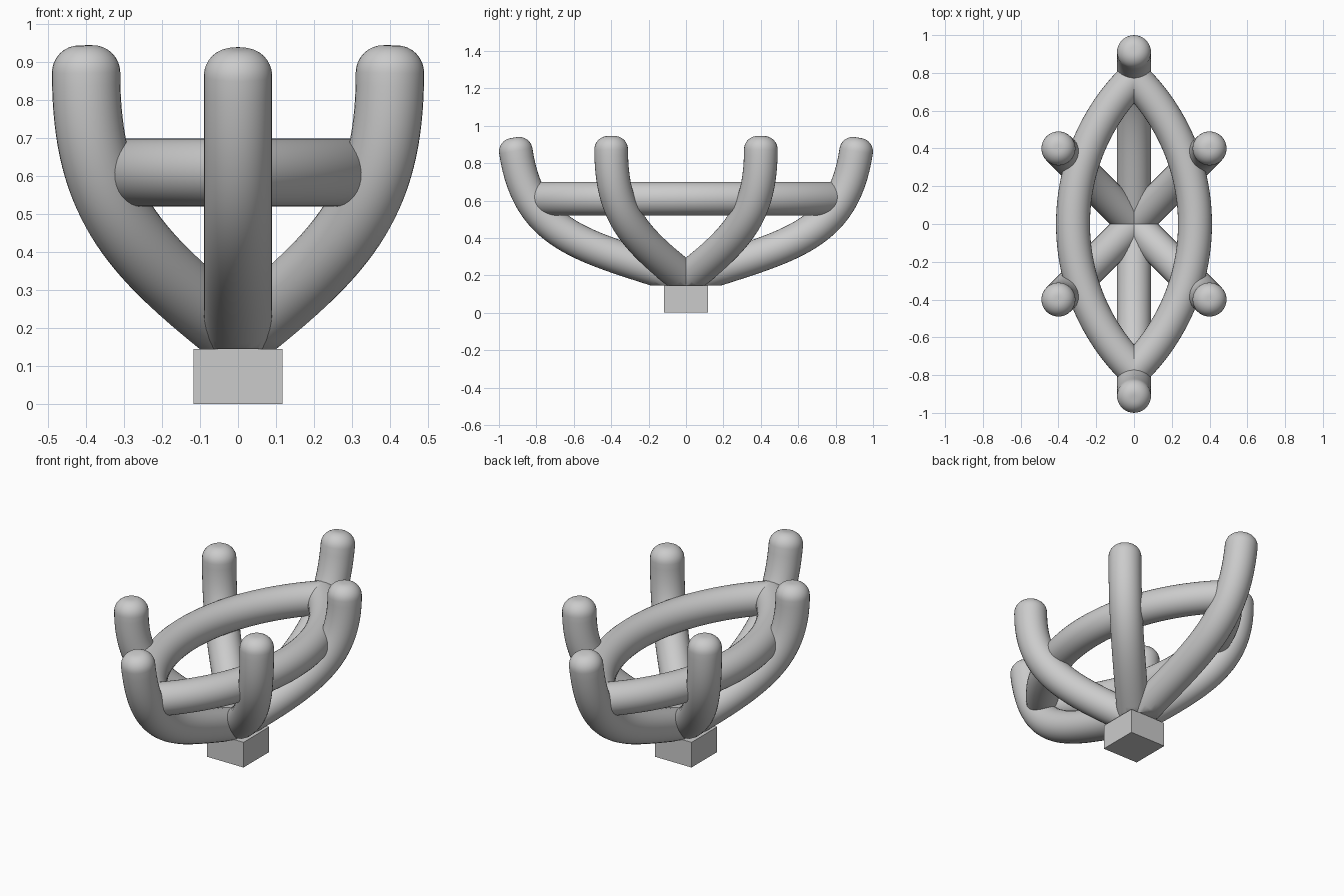
import bpy, bmesh
from math import pi, sin, cos, atan2, sqrt
from mathutils import Vector
from mathutils.geometry import interpolate_bezier

if "Cube" in bpy.data.objects:
    bpy.data.objects.remove(bpy.data.objects["Cube"])

R = 0.09          # wire radius
SIDES = 32
BASE_TOP = 0.145


def finish(bm, name, smooth=True):
    bmesh.ops.recalc_face_normals(bm, faces=bm.faces)
    me = bpy.data.meshes.new(name)
    bm.to_mesh(me)
    bm.free()
    ob = bpy.data.objects.new(name, me)
    bpy.context.collection.objects.link(ob)
    if smooth:
        bpy.ops.object.select_all(action='DESELECT')
        ob.select_set(True)
        bpy.context.view_layer.objects.active = ob
        bpy.ops.object.shade_smooth_by_angle(angle=0.7)
    return ob


def sweep(points, normal, dome=False):
    """Round wire along a planar path; optional rounded tip at its end."""
    rings = []
    for i, p in enumerate(points):
        t = (points[min(i + 1, len(points) - 1)] - points[max(i - 1, 0)]).normalized()
        rings.append((p, t, R))
    if dome:
        fillet = 0.072
        for k in range(1, 9):
            a = k / 8 * pi / 2
            rings.append((p + t * fillet * sin(a), t, R - fillet * (1 - cos(a))))
    bm = bmesh.new()
    loops = []
    for p, t, r in rings:
        u = t.cross(normal).normalized()
        loops.append([bm.verts.new(p + r * (cos(a) * u + sin(a) * normal))
                      for a in (2 * pi * j / SIDES for j in range(SIDES))])
    for a, b in zip(loops, loops[1:]):
        for j in range(SIDES):
            k = (j + 1) % SIDES
            bm.faces.new((a[j], a[k], b[k], b[j]))
    bm.faces.new(loops[0])
    bm.faces.new(loops[-1])
    return bm


def prong(name, direction, profile):
    """Curved prong rising from the base; profile holds (outward, z) controls."""
    d = Vector((*direction, 0))
    pts = interpolate_bezier(*[d * s + Vector((0, 0, z)) for s, z in profile], 32)
    bm = sweep([Vector(p) for p in pts], d.normalized().cross(Vector((0, 0, 1))), True)
    # trim flat where it sits on the base
    cut = bmesh.ops.bisect_plane(bm, geom=bm.verts[:] + bm.edges[:] + bm.faces[:],
                                 plane_co=(0, 0, BASE_TOP), plane_no=(0, 0, 1),
                                 clear_inner=True)
    edges = [e for e in cut['geom_cut'] if isinstance(e, bmesh.types.BMEdge)]
    bmesh.ops.holes_fill(bm, edges=edges, sides=0)
    finish(bm, name)


# End prongs and corner prongs
END = [(0, 0.18), (0.55, 0.36), (0.84, 0.40), (0.91, 0.865)]
CORNER = [(0, 0.18), (0.28, 0.40), (0.40, 0.53), (0.40, 0.873)]
for sy, end in ((-1, "front"), (1, "back")):
    prong(end + "_prong", (0, sy), END)
    for sx, side in ((-1, "left"), (1, "right")):
        prong(f"{end}_{side}_prong", (sx, sy), CORNER)

# Pointed oval gallery rail, two arcs meeting inside the end prongs
ARC_R, ARC_X = 1.08, 0.757
half = atan2(sqrt(ARC_R ** 2 - ARC_X ** 2), ARC_X)
for sx, side in ((-1, "left"), (1, "right")):
    arc = [Vector((sx * (ARC_R * cos(a) - ARC_X), ARC_R * sin(a), 0.61))
           for a in (half * (i / 24 - 1) for i in range(49))]
    finish(sweep(arc, Vector((0, 0, 1))), side + "_rail")

# Square base block
bm = bmesh.new()
bmesh.ops.create_cube(bm, size=1)
bmesh.ops.scale(bm, vec=(0.234, 0.234, BASE_TOP), verts=bm.verts)
bmesh.ops.translate(bm, vec=(0, 0, BASE_TOP / 2), verts=bm.verts)
finish(bm, "base_block", smooth=False)
